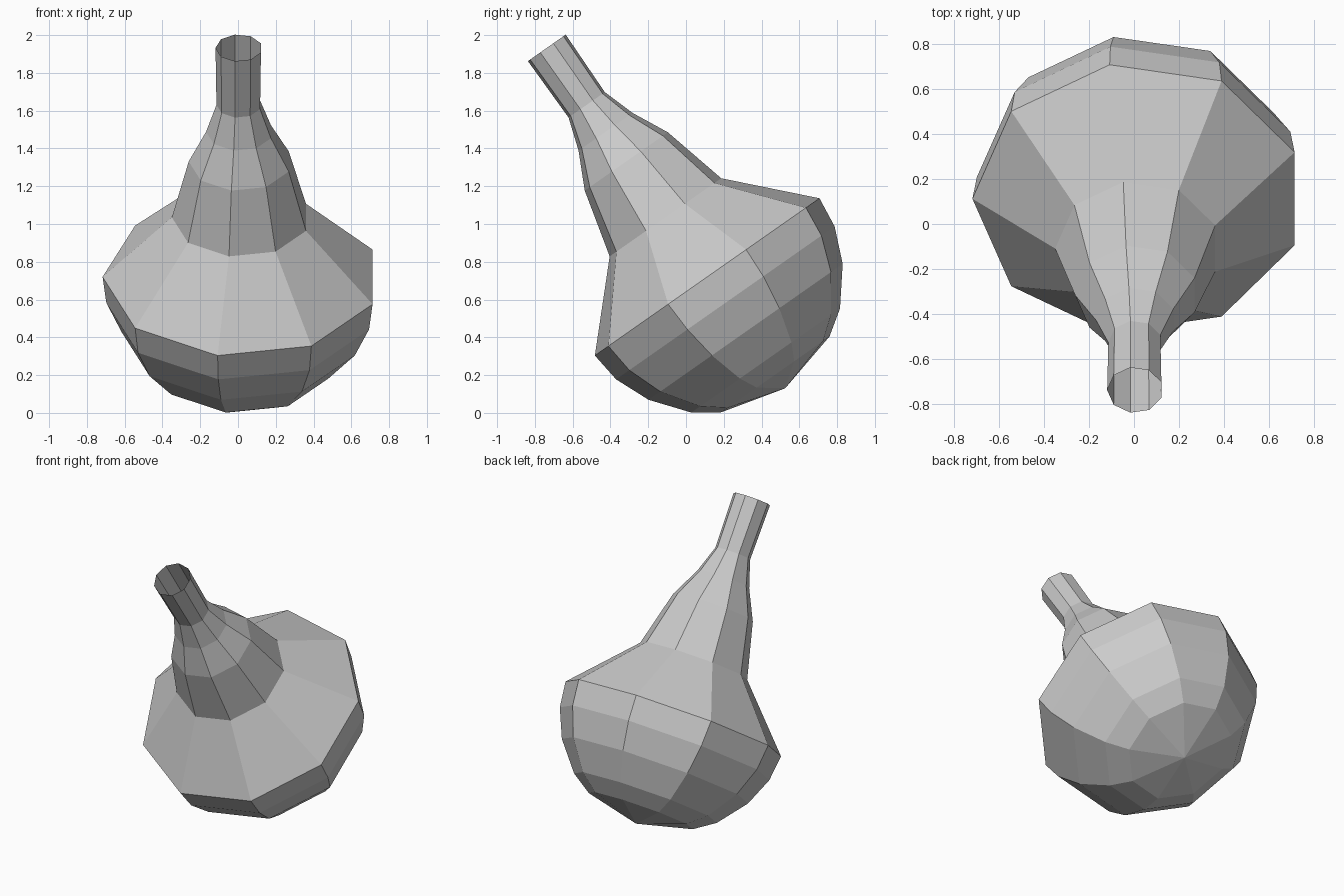
import bpy, bmesh
from math import sin, cos, radians
from mathutils import Matrix, Vector

if "Cube" in bpy.data.objects:
    bpy.data.objects.remove(bpy.data.objects["Cube"])

SIDES = 9
TILT = radians(35)
CENTRE = Vector((0.02, 0.112, 0.72))

# Profile rings: (distance along axis, radius, sideways drift), belly to spout
PROFILE = [
    (-0.63, 0.355, 0), (-0.54, 0.488, 0), (-0.355, 0.637, 0), (-0.168, 0.717, 0),
    (0.0, 0.737, 0),                                        # wide rim
    (0.385, 0.366, -0.004), (0.746, 0.273, -0.008),         # shoulder and neck
    (0.938, 0.177, -0.012), (1.112, 0.119, -0.015), (1.48, 0.124, -0.015),
]
APEX = -0.72


def ring(bm, d, r, dx):
    angles = [radians(20 + 360 * i / SIDES) for i in range(SIDES)]
    return [bm.verts.new((dx + r * cos(a), r * sin(a), d)) for a in angles]


# Faceted flask body with an open spout
bm = bmesh.new()
rings = [ring(bm, *p) for p in PROFILE]
for low, high in zip(rings, rings[1:]):
    for i in range(SIDES):
        j = (i + 1) % SIDES
        bm.faces.new((low[i], low[j], high[j], high[i]))

# Pointed bottom fan
tip = bm.verts.new((0, 0, APEX))
for i in range(SIDES):
    bm.faces.new((tip, rings[0][(i + 1) % SIDES], rings[0][i]))

# Lean the axis toward the front and put it in place
bm.transform(Matrix.Translation(CENTRE) @ Matrix.Rotation(TILT, 4, 'X'))
mesh = bpy.data.meshes.new("flask_body")
bm.to_mesh(mesh)
bm.free()
bpy.context.collection.objects.link(bpy.data.objects.new("flask_body", mesh))
